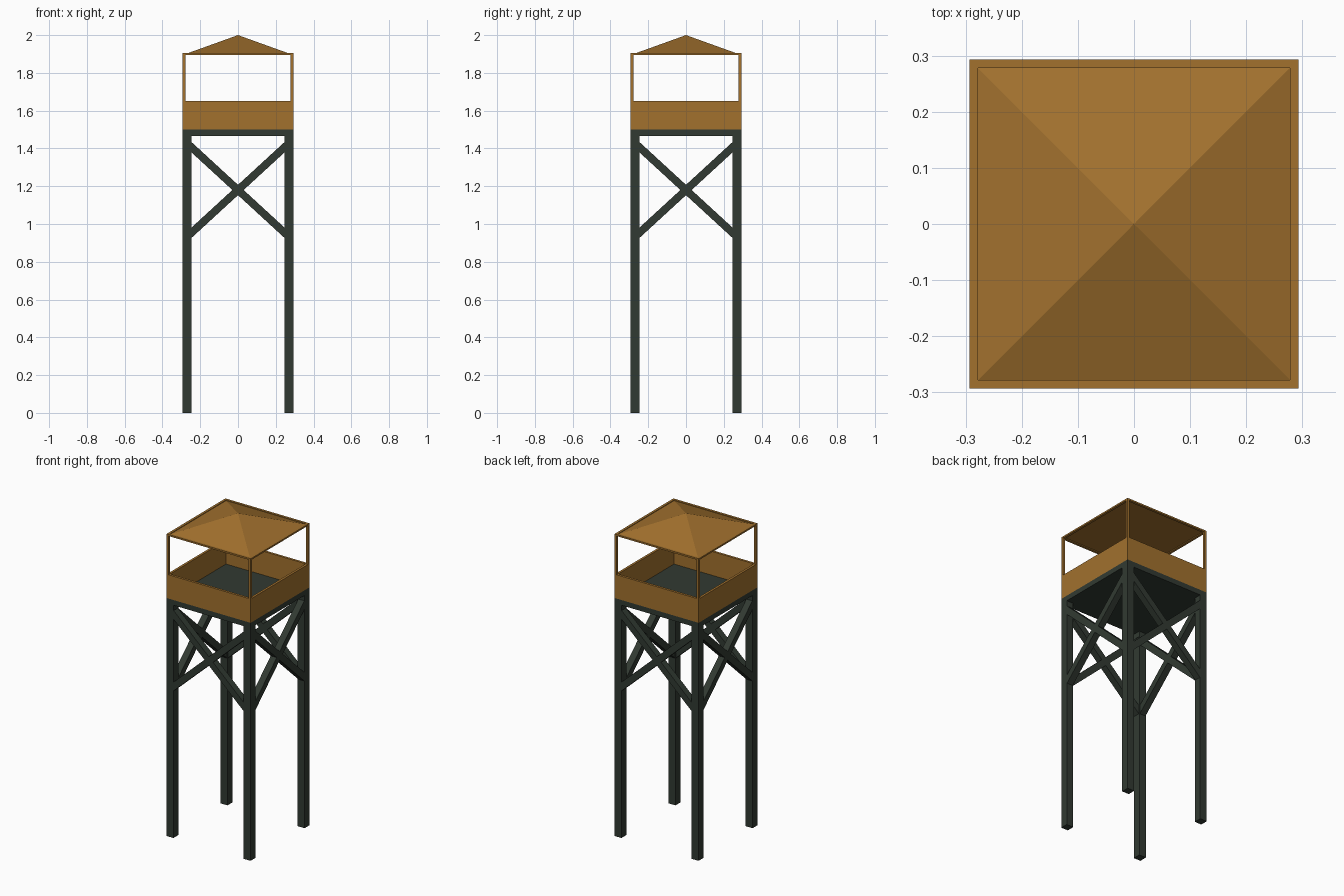
import bpy, bmesh, math
from mathutils import Matrix, Vector

if "Cube" in bpy.data.objects:
    bpy.data.objects.remove(bpy.data.objects["Cube"])


def material(name, color):
    m = bpy.data.materials.new(name)
    m.diffuse_color = (*color, 1.0)
    m.use_nodes = True
    m.node_tree.nodes["Principled BSDF"].inputs["Base Color"].default_value = m.diffuse_color
    return m


WOOD = material("ochre wood", (0.36, 0.165, 0.027))
DARK = material("dark green timber", (0.031, 0.042, 0.032))

H = 0.293      # half width of the tower
LEG = 0.048    # leg thickness
THIN = 0.015   # post, rail and panel thickness


def finish(name, bm, mat):
    bmesh.ops.recalc_face_normals(bm, faces=bm.faces[:])
    me = bpy.data.meshes.new(name)
    bm.to_mesh(me)
    bm.free()
    me.materials.append(mat)
    ob = bpy.data.objects.new(name, me)
    bpy.context.collection.objects.link(ob)
    return ob


def box(name, lo, hi, mat, spin=0.0):
    """Box between two corners, turned about the tower axis."""
    lo, hi = Vector(lo), Vector(hi)
    m = (Matrix.Rotation(spin, 4, 'Z') @ Matrix.Translation((lo + hi) / 2)
         @ Matrix.Diagonal((*(hi - lo), 1.0)))
    bm = bmesh.new()
    bmesh.ops.create_cube(bm, size=1.0, matrix=m)
    return finish(name, bm, mat)


def brace(name, z0, z1, mat, spin):
    """Slanted beam on the front face, ends cut upright inside the legs."""
    x, half_h = H - LEG * 0.55, 0.0275
    y0, y1 = -H + 0.002, -H + LEG - 0.004
    bm = bmesh.new()
    ring = [bm.verts.new(p) for p in ((-x, y0, z0 - half_h), (x, y0, z1 - half_h),
                                      (x, y0, z1 + half_h), (-x, y0, z0 + half_h))]
    face = bm.faces.new(ring)
    ext = bmesh.ops.extrude_face_region(bm, geom=[face], use_keep_orig=True)
    moved = [g for g in ext["geom"] if isinstance(g, bmesh.types.BMVert)]
    bmesh.ops.translate(bm, verts=moved, vec=(0, y1 - y0, 0))
    bmesh.ops.transform(bm, matrix=Matrix.Rotation(spin, 4, 'Z'), verts=bm.verts[:])
    return finish(name, bm, mat)


# Floor slab
box("platform_floor", (-H, -H, 1.467), (H, H, 1.5), DARK)

# Everything that repeats on the four sides
for i, side in enumerate(("front", "right", "back", "left")):
    a = i * math.pi / 2
    box(side + "_leg", (-H, -H, 0), (-H + LEG, -H + LEG, 1.467), DARK, a)
    brace(side + "_brace_rising", 0.935, 1.425, DARK, a)
    brace(side + "_brace_falling", 1.425, 0.935, DARK, a)
    box(side + "_parapet", (-H, -H, 1.5), (H - THIN, -H + THIN, 1.65), WOOD, a)
    box(side + "_roof_post", (-H, -H, 1.65), (-H + THIN, -H + THIN, 1.904), WOOD, a)
    box(side + "_roof_rail", (-H + THIN, -H, 1.894), (H - THIN, -H + THIN, 1.904), WOOD, a)

# Pyramid roof sitting inside the rails
R = H - THIN
bm = bmesh.new()
bmesh.ops.create_cone(bm, cap_ends=True, segments=4, radius1=R * math.sqrt(2), radius2=0,
                      depth=0.1, matrix=Matrix.Translation((0, 0, 1.95))
                      @ Matrix.Rotation(math.pi / 4, 4, 'Z'))
bmesh.ops.remove_doubles(bm, verts=bm.verts[:], dist=1e-5)
finish("pyramid_roof", bm, WOOD)
